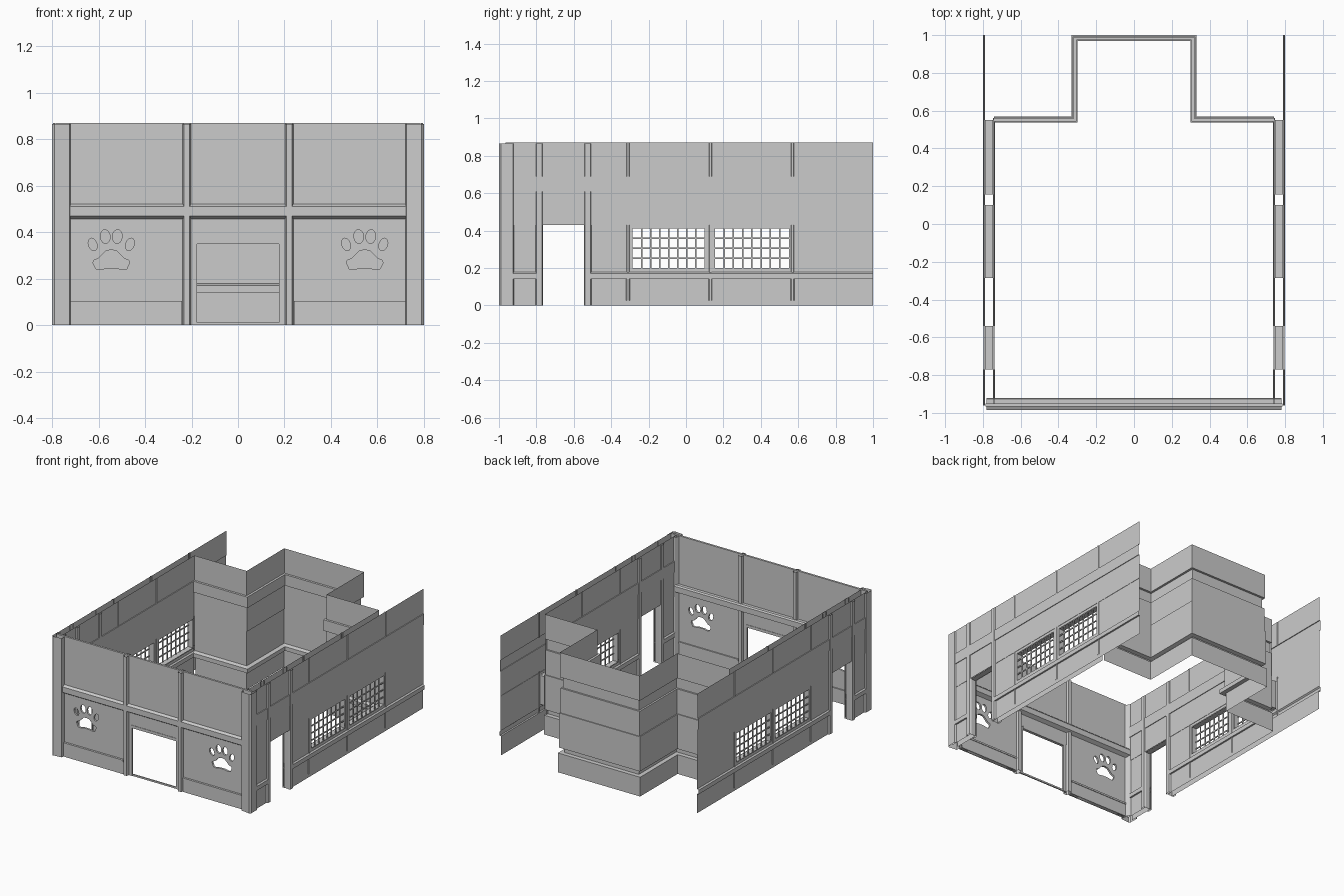
import bpy, bmesh, math
from mathutils import Vector, Matrix

if "Cube" in bpy.data.objects:
    bpy.data.objects.remove(bpy.data.objects["Cube"])


def finish(name, bm, mirror=True):
    me = bpy.data.meshes.new(name)
    bm.to_mesh(me)
    bm.free()
    ob = bpy.data.objects.new(name, me)
    bpy.context.collection.objects.link(ob)
    if mirror:
        ob.modifiers.new("mirror", 'MIRROR').use_axis[0] = True
    return ob


def add_box(bm, x0, x1, y0, y1, z0, z1):
    m = Matrix.Translation(((x0 + x1) / 2, (y0 + y1) / 2, (z0 + z1) / 2)) @ \
        Matrix.Diagonal((x1 - x0, y1 - y0, z1 - z0, 1))
    bmesh.ops.create_cube(bm, size=1, matrix=m)


def box(name, *dims, mirror=True):
    bm = bmesh.new()
    add_box(bm, *dims)
    return finish(name, bm, mirror)


def sweep(name, path, profile, scale=1.0, holes=(), mirror=True, closed=False):
    """Sheet wall: profile (offset, z) swept along an xy path with mitred corners.
    holes: (path segment, z0, z1) cells left open."""
    P = [Vector(p) for p in path]
    n = len(P)

    def normal(a, b):
        d = (b - a).normalized()
        return Vector((d.y, -d.x))
    bm = bmesh.new()
    cols = []
    for i in range(n):
        if closed:
            n0, n1 = normal(P[i - 1], P[i]), normal(P[i], P[(i + 1) % n])
        else:
            n0 = normal(P[max(i - 1, 0)], P[max(i - 1, 0) + 1])
            n1 = normal(P[min(i, n - 2)], P[min(i, n - 2) + 1])
        m = (n0 + n1) / (1 + n0.dot(n1))
        cols.append([bm.verts.new((*(P[i] + m * o * scale), z)) for o, z in profile])
    for i in range(n if closed else n - 1):
        a, b = cols[i], cols[(i + 1) % n]
        for j in range(len(profile) - 1):
            zm = (profile[j][1] + profile[j + 1][1]) / 2
            if not any(i == s and z0 < zm < z1 for s, z0, z1 in holes):
                bm.faces.new((a[j], b[j], b[j + 1], a[j + 1]))
    return finish(name, bm, mirror)


# siding profile: skirting, rail, middle field, belt, upper field
SIDING = [(0, 0), (0, .14), (1, .14), (1, .17), (.2, .178), (.2, .2), (.2, .41),
          (.2, .43), (.4, .43), (.4, .61), (.8, .61), (.8, .69), (.3, .69), (.3, .87)]
DOOR = (-.77, -.54)
WINDOWS = [(-.285, .10), (.155, .55)]
WZ = (.2, .41)
OUT, INN = .788, .747

# side walls: outer skin runs the full depth, inner skin stops at the back wall
cuts = [-.96, *DOOR, *WINDOWS[0], *WINDOWS[1]]
holes = [(1, 0, .43), (3, *WZ), (5, *WZ)]
sweep("side_wall_outer", [(OUT, y) for y in cuts + [1.0]], SIDING, .012, holes)
sweep("side_wall_inner", [(INN, y) for y in cuts + [.56]], SIDING, -.012, holes)


# reveals joining the two skins around openings, and window lattices
def reveal(name, y0, y1, z0, z1, sill=True):
    bm = bmesh.new()
    ring = [(y0, z0), (y0, z1), (y1, z1), (y1, z0)]
    a = [bm.verts.new((OUT, *p)) for p in ring]
    b = [bm.verts.new((INN, *p)) for p in ring]
    for i in range(4 if sill else 3):
        j = (i + 1) % 4
        bm.faces.new((a[i], a[j], b[j], b[i]))
    finish(name, bm)


reveal("side_door_reveal", *DOOR, 0, .43, False)
for k, (y0, y1) in enumerate(WINDOWS):
    reveal(f"window_reveal_{k}", y0, y1, *WZ)
    bm = bmesh.new()
    for i in range(1, 8):
        y = y0 + (y1 - y0) * i / 8
        add_box(bm, .780, .786, y - .004, y + .004, *WZ)
    for i in range(1, 4):
        z = WZ[0] + (WZ[1] - WZ[0]) * i / 4
        add_box(bm, .780, .786, y0, y1, z - .004, z + .004)
    finish(f"window_lattice_{k}", bm)


# raised vertical strips on both skins
def strip(name, y0, y1, z0, z1, d, inner=True):
    for tag, x, s in (("outer", OUT, 1), ("inner", INN, -1)):
        if tag == "outer" or inner:
            c = min(.006, (y1 - y0) / 4)
            sweep(f"{name}_{tag}", [(x, y0), (x + s * d, y0 + c), (x + s * d, y1 - c), (x, y1)],
                  [(0, z0), (0, z1)])


strip("door_pillar_front", -.805, -.765, 0, .865, .012)
strip("door_pillar_back", -.545, -.505, 0, .865, .012)
for k, y in enumerate((-.31, .13, .57)):
    strip(f"stud_top_{k}", y - .01, y + .01, .69, .87, .008, y < .5)
    strip(f"stud_low_{k}", y - .01, y + .01, .025, .44, .005, y < .5)

# back wall with projecting bay: main sheet outside, rails stand inward
sweep("back_wall", [(0, .984), (.315, .984), (.315, .553), (.742, .553)],
      [(o * 2 - 1, z) for o, z in SIDING], .016)

# front corner pillars
sweep("corner_pillar", [(.72, -.965), (.724, -.992), (.79, -1.0), (.80, -.99),
                        (.80, -.924), (.788, -.92)], [(0, 0), (0, .865)])
sweep("corner_pillar_inside", [(.72, -.95), (.735, -.925), (.745, -.92)], [(0, 0), (0, .865)])

# front posts: six-sided tubes beside the door
sweep("front_post", [(.2, -.958), (.208, -.985), (.232, -.985), (.24, -.958),
                     (.232, -.932), (.208, -.932)], [(0, 0), (0, .865)], closed=True)

# front wall upper panel, ledge and skirting
box("front_upper_panel", -.785, .785, -.965, -.95, .5, .87, mirror=False)
sweep("front_ledge", [(0, -.957), (.78, -.957)],
      [(.005, .455), (.028, .47), (.028, .51), (.01, .52), (-.03, .52),
       (-.037, .51), (-.037, .47), (-.01, .455)])
box("front_skirting", .24, .72, -.975, -.945, 0, .09)
box("front_skirting_cap", .24, .72, -.979, -.941, .09, .103)

# doorway: header, lip, slim jambs, threshold
box("door_header", -.205, .205, -.965, -.95, .365, .475, mirror=False)
box("door_lip", -.178, .178, -.968, -.947, .35, .37, mirror=False)
box("door_jamb", .177, .205, -.964, -.951, 0, .37)
box("door_threshold", -.2, .2, -.962, -.953, 0, .012, mirror=False)


# front lower panel with paw-shaped cut-out
def add_loop(cu, pts):
    s = cu.splines.new('POLY')
    s.points.add(len(pts) - 1)
    for p, (x, z) in zip(s.points, pts):
        p.co = (x, z, 0, 1)
    s.use_cyclic_u = True


def toe(cx, cz, rx, rz, tilt, n=14):
    out = []
    for i in range(n):
        t = 2 * math.pi * i / n
        u, v = rx * math.cos(t), rz * math.sin(t)
        out.append((cx + u * math.cos(tilt) - v * math.sin(tilt),
                    cz + u * math.sin(tilt) + v * math.cos(tilt)))
    return out


cu = bpy.data.curves.new("panel_outline", 'CURVE')
cu.dimensions = '2D'
cu.fill_mode = 'BOTH'
cu.extrude = .007
add_loop(cu, [(.235, 0), (.73, 0), (.73, .48), (.235, .48)])
half = [(0, .049), (.022, .045), (.04, .028), (.055, .012), (.077, .003),
        (.078, -.008), (.066, -.034), (.05, -.036), (.02, -.03)]
pad = half + [(-x, z) for x, z in reversed(half[1:])]
add_loop(cu, [(.545 + x, .275 + z) for x, z in pad])
for s in (-1, 1):
    add_loop(cu, toe(.545 + s * .08, .347, .018, .028, -s * .35))
    add_loop(cu, toe(.545 + s * .026, .381, .021, .03, -s * .1))
tmp = bpy.data.objects.new("panel_helper", cu)
bpy.context.collection.objects.link(tmp)
bpy.context.view_layer.update()
me = bpy.data.meshes.new_from_object(tmp.evaluated_get(bpy.context.evaluated_depsgraph_get()))
bpy.data.objects.remove(tmp)
me.transform(Matrix.Translation((0, -.957, 0)) @ Matrix.Rotation(math.pi / 2, 4, 'X'))
bm = bmesh.new()
bm.from_mesh(me)
finish("front_lower_panel", bm)
